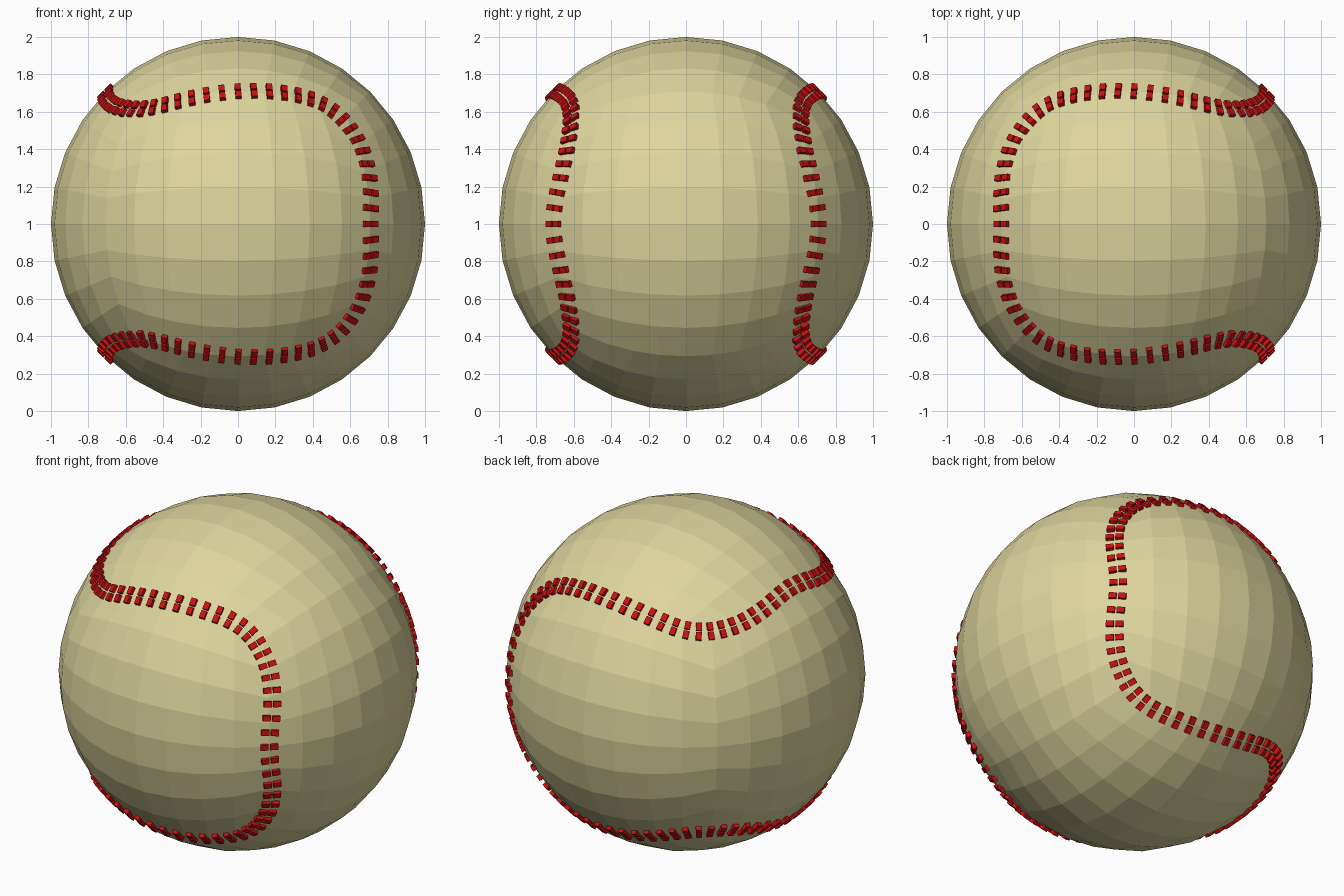
import bpy, bmesh, math
from mathutils import Vector, Matrix

if "Cube" in bpy.data.objects:
    bpy.data.objects.remove(bpy.data.objects["Cube"])

CENTRE = Vector((0, 0, 1))
STITCHES = 128


def material(name, rgb):
    m = bpy.data.materials.new(name)
    m.diffuse_color = (*rgb, 1)
    m.use_nodes = True
    m.node_tree.nodes["Principled BSDF"].inputs["Base Color"].default_value = m.diffuse_color
    return m


def add_object(name, bm, mat):
    bmesh.ops.recalc_face_normals(bm, faces=bm.faces)
    me = bpy.data.meshes.new(name)
    bm.to_mesh(me)
    bm.free()
    me.materials.append(mat)
    ob = bpy.data.objects.new(name, me)
    ob.location = CENTRE
    bpy.context.collection.objects.link(ob)


leather = material("cream leather", (0.73, 0.67, 0.34))
thread = material("red thread", (0.6, 0.005, 0.006))

# Ball: cube cut 8 x 8 per side and blown up to a faceted sphere
bm = bmesh.new()
bmesh.ops.create_cube(bm, size=2)
bmesh.ops.subdivide_edges(bm, edges=bm.edges[:], cuts=7, use_grid_fill=True)
for v in bm.verts:
    v.co = Vector([math.tan(c * math.pi / 4) for c in v.co]).normalized()
add_object("ball", bm, leather)

# Seam path: one eighth (x, z) on the front, the rest by symmetry
eighth = [Vector((x, -math.sqrt(1 - x * x - z * z), z)) for x, z in (
    (0.707, 0), (0.70, 0.256), (0.66, 0.405), (0.592, 0.52),
    (0.507, 0.605), (0.40, 0.663), (0.237, 0.70), (0, 0.707))]
quarter = eighth + [Vector((-p.x, -p.z, -p.y)) for p in eighth[-2::-1]]
half = quarter + [Vector((p.x, -p.y, p.z)) for p in quarter[-2::-1]]
loop = half[:-1] + [Vector((p.x, p.y, -p.z)) for p in half[:0:-1]]


def catmull(a, b, c, d, t):
    return 0.5 * (2 * b + (c - a) * t + (2 * a - 5 * b + 4 * c - d) * t * t
                  + (3 * b - a - 3 * c + d) * t ** 3)


n = len(loop)
path = [catmull(loop[i - 1], loop[i], loop[(i + 1) % n], loop[(i + 2) % n], k / 12).normalized()
        for i in range(n) for k in range(12)]
path.append(path[0])
dist = [0]
for a, b in zip(path, path[1:]):
    dist.append(dist[-1] + (b - a).length)


def seam_point(u):
    # slightly closer stitches in the tight bends
    u = (u + 0.13 * math.sin(16 * math.pi * u) / (16 * math.pi)) % 1
    s = u * dist[-1]
    i = next(k for k in range(len(path) - 1) if dist[k + 1] >= s)
    return path[i].lerp(path[i + 1], (s - dist[i]) / (dist[i + 1] - dist[i])).normalized()


# Stitches: two rows of small blocks, one on each side of the seam
for name, side in (("stitches_inner", -1), ("stitches_outer", 1)):
    bm = bmesh.new()
    for k in range(STITCHES):
        u = k / STITCHES
        up = seam_point(u)
        along = seam_point(u + 0.002) - seam_point(u - 0.002)
        along = (along - up * along.dot(up)).normalized()
        across = up.cross(along)
        frame = Matrix((along, across, up)).transposed().to_4x4()
        place = Matrix.Translation(up + across * side * 0.027)
        bmesh.ops.create_cube(bm, size=1, matrix=place @ frame
                              @ Matrix.Diagonal((0.032, 0.044, 0.03, 1)))
    add_object(name, bm, thread)
